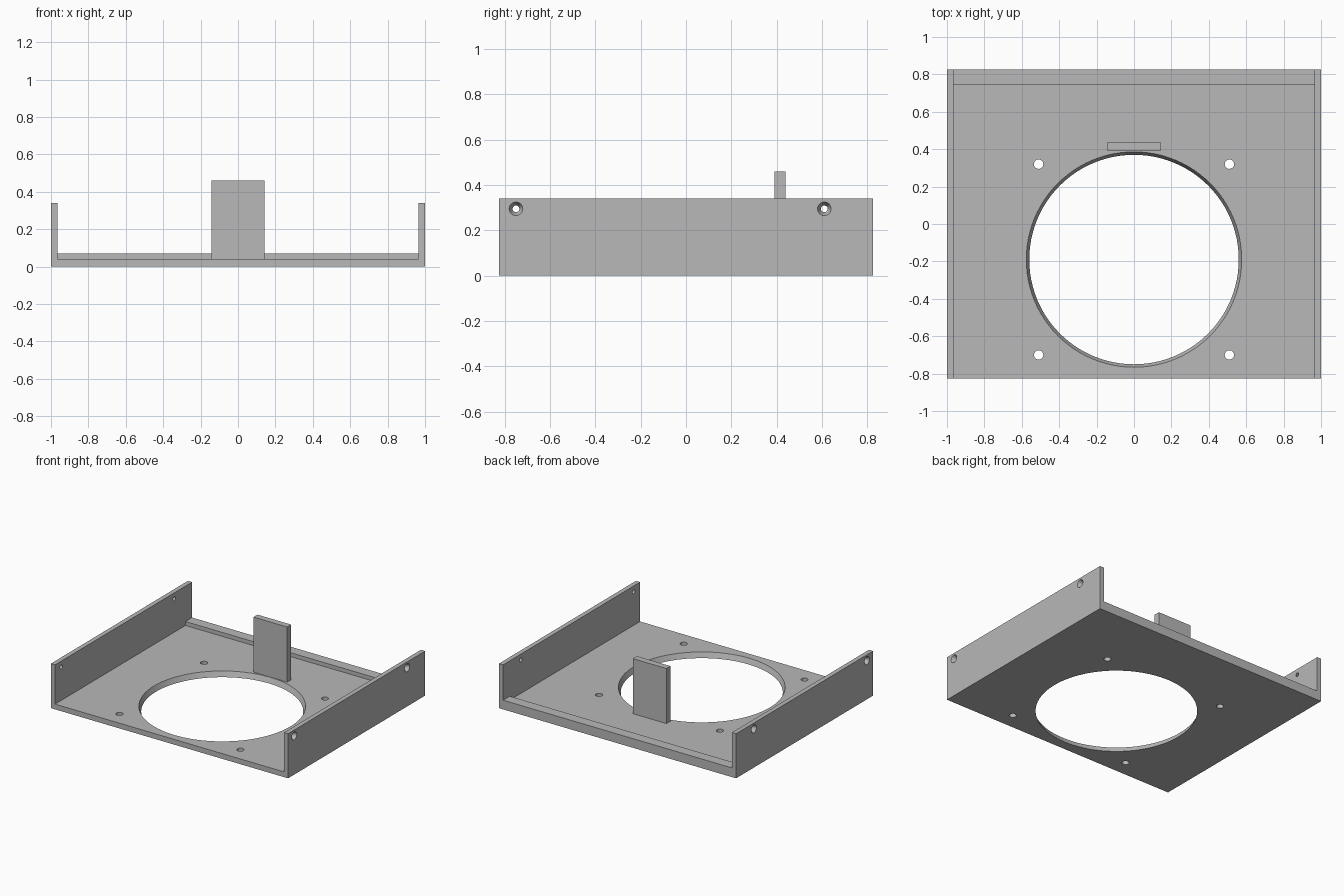
import bpy
import bmesh
import math
from mathutils import Matrix, Vector

cube = bpy.data.objects.get("Cube")
if cube:
    bpy.data.objects.remove(cube, do_unlink=True)

# Single grey finish
grey = bpy.data.materials.new("plain grey")
grey.use_nodes = True
colour = (0.48, 0.48, 0.48, 1)
grey.diffuse_color = colour
grey.node_tree.nodes["Principled BSDF"].inputs["Base Color"].default_value = colour

WIDTH, DEPTH = 1.0, 0.825      # half sizes
FLOOR, WALL, HEIGHT = 0.04, 0.035, 0.34


def make_object(name, bm):
    bmesh.ops.recalc_face_normals(bm, faces=bm.faces)
    mesh = bpy.data.meshes.new(name)
    bm.to_mesh(mesh)
    bm.free()
    mesh.materials.append(grey)
    obj = bpy.data.objects.new(name, mesh)
    bpy.context.collection.objects.link(obj)
    return obj


def box(name, low, high):
    low, high = Vector(low), Vector(high)
    bm = bmesh.new()
    size = Matrix.Diagonal((high - low).to_4d())
    size[3][3] = 1
    bmesh.ops.create_cube(bm, size=1, matrix=Matrix.Translation((low + high) / 2) @ size)
    return make_object(name, bm)


def add_cutter(bm, start, end, r_start, r_end, sides):
    """Tapered cutter between two points, lengthened past both ends."""
    start, end = Vector(start), Vector(end)
    axis = end - start
    extra = 0.1
    taper = (r_end - r_start) * extra
    turn = axis.to_track_quat('Z', 'Y').to_matrix().to_4x4()
    bmesh.ops.create_cone(
        bm, cap_ends=True, segments=sides,
        radius1=r_start - taper, radius2=r_end + taper,
        depth=axis.length * (1 + 2 * extra),
        matrix=Matrix.Translation((start + end) / 2) @ turn)


# U-shaped tray: floor and two side walls from one extruded profile
inner = WIDTH - WALL
half = [(WIDTH, 0), (WIDTH, HEIGHT), (inner, HEIGHT), (inner, FLOOR)]
profile = half + [(-x, z) for x, z in reversed(half)]
bm = bmesh.new()
face = bm.faces.new([bm.verts.new((x, -DEPTH, z)) for x, z in profile])
swept = bmesh.ops.extrude_face_region(bm, geom=[face], use_keep_orig=True)
bmesh.ops.translate(bm, vec=(0, 2 * DEPTH, 0),
                    verts=[v for v in swept["geom"] if isinstance(v, bmesh.types.BMVert)])
tray = make_object("tray", bm)

# Large tapered opening, floor screw holes and countersunk wall holes
bm = bmesh.new()
add_cutter(bm, (0, -0.19, 0), (0, -0.19, FLOOR), 0.56, 0.576, 96)
for side in (-1, 1):
    for y in (-0.70, 0.32):
        add_cutter(bm, (side * 0.51, y, 0), (side * 0.51, y, FLOOR), 0.025, 0.025, 32)
    for y in (-0.75, 0.61):
        add_cutter(bm, (side * inner, y, 0.295), (side * WIDTH, y, 0.295), 0.015, 0.03, 32)
cutter = make_object("hole_cutter", bm)
cutter.hide_render = True

cut = tray.modifiers.new("holes", 'BOOLEAN')
cut.operation = 'DIFFERENCE'
cut.solver = 'EXACT'
cut.object = cutter
bpy.context.view_layer.objects.active = tray
tray.select_set(True)
bpy.ops.object.modifier_apply(modifier=cut.name)
bpy.data.objects.remove(cutter, do_unlink=True)
bpy.ops.object.shade_smooth_by_angle(angle=math.radians(15))

# Raised strip along the rear edge, and the upright tab behind the opening
box("rear_strip", (-inner, 0.745, FLOOR), (inner, DEPTH, 0.07))
box("upright_tab", (-0.142, 0.39, FLOOR), (0.142, 0.438, 0.46))
